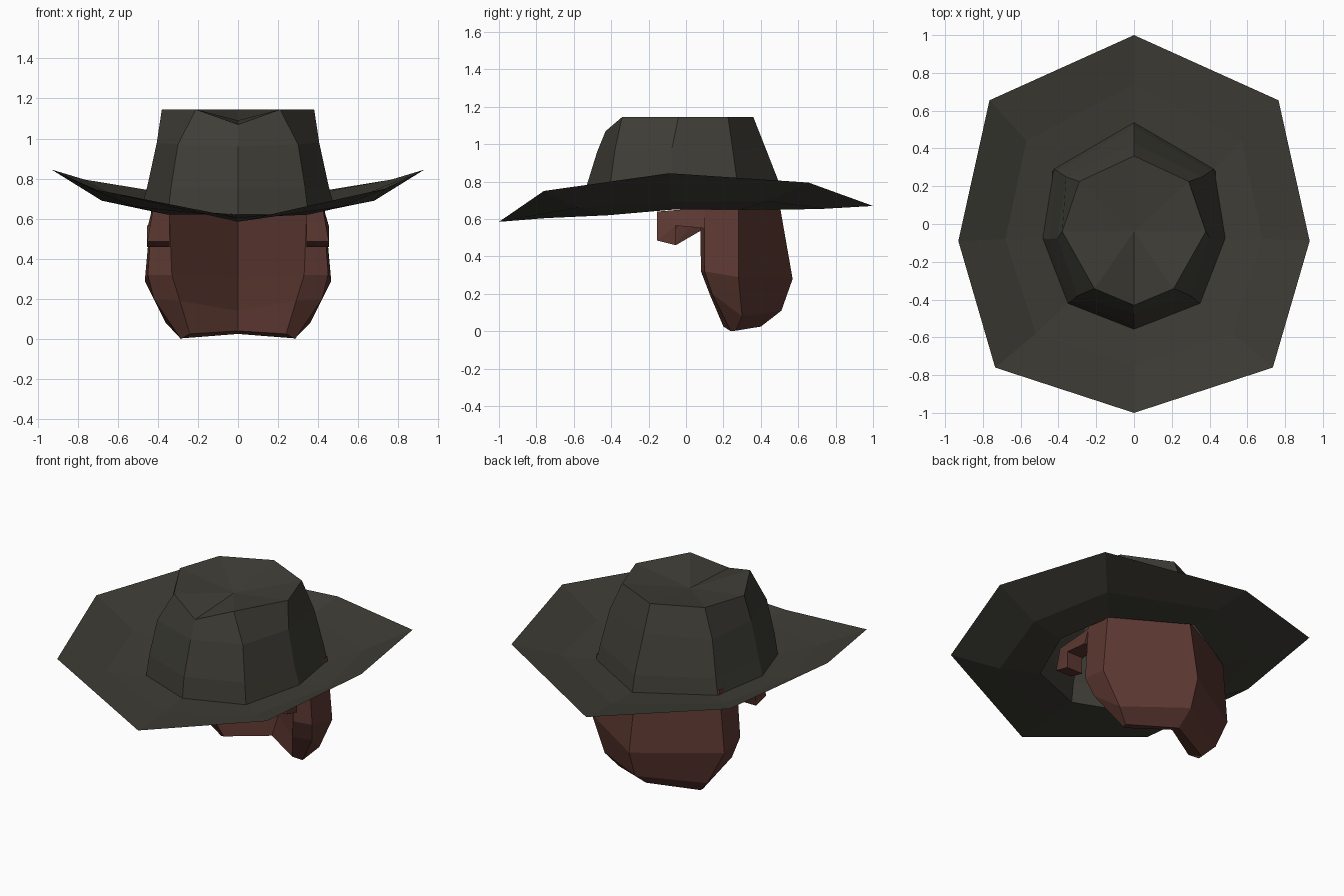
import bpy, bmesh

if "Cube" in bpy.data.objects:
    bpy.data.objects.remove(bpy.data.objects["Cube"])


def material(name, rgb):
    m = bpy.data.materials.new(name)
    m.diffuse_color = (*rgb, 1)
    m.use_nodes = True
    m.node_tree.nodes["Principled BSDF"].inputs["Base Color"].default_value = m.diffuse_color
    return m


FELT = material("dark olive felt", (0.049, 0.047, 0.037))
HAIR = material("reddish brown hair", (0.110, 0.040, 0.031))


def finish(bm, name, mat):
    bmesh.ops.recalc_face_normals(bm, faces=bm.faces)
    me = bpy.data.meshes.new(name)
    bm.to_mesh(me)
    bm.free()
    me.materials.append(mat)
    ob = bpy.data.objects.new(name, me)
    bpy.context.collection.objects.link(ob)
    return ob


def mirrored_ring(bm, half):
    """Closed ring from a half section that starts and ends on x = 0."""
    pts = half + [(-x, y, z) for x, y, z in half[-2:0:-1]]
    return [bm.verts.new(p) for p in pts]


def bridge(bm, a, b):
    n = len(a)
    for i in range(n):
        j = (i + 1) % n
        bm.faces.new((a[i], a[j], b[j], b[i]))


# Hat: rings from brim edge to crown top, each front -> right -> back
hat_rings = [
    [(0, -1, .585), (.735, -.76, .75), (.93, -.09, .845), (.765, .655, .795), (0, 1, .67)],
    [(0, -.75, .605), (.52, -.58, .66), (.68, -.08, .69), (.57, .44, .695), (0, .74, .655)],
    [(0, -.557, .62), (.35, -.42, .62), (.483, -.075, .65), (.424, .29, .65), (0, .537, .65)],
    [(0, -.54, .75), (.335, -.41, .75), (.455, -.08, .75), (.405, .28, .75), (0, .515, .75)],
    [(0, -.475, .96), (.30, -.38, .97), (.405, -.075, .98), (.36, .25, .97), (0, .425, .98)],
    [(0, -.43, 1.07), (.21, -.342, 1.145), (.38, -.04, 1.145), (.29, .225, 1.145), (0, .36, 1.145)],
]
bm = bmesh.new()
rings = [mirrored_ring(bm, r) for r in hat_rings]
for a, b in zip(rings, rings[1:]):
    bridge(bm, a, b)
# Dented crown top
dent = bm.verts.new((0, -.04, 1.09))
top = rings[-1]
for i in range(len(top)):
    bm.faces.new((top[i], top[(i + 1) % len(top)], dent))
finish(bm, "hat", FELT)

# Back hair: thick shell, each level inner centre -> inner edge -> outer edge -> side -> back
hair_levels = [
    [(0, .40, .68), (.345, .075, .68), (.425, .10, .68), (.43, .28, .68), (0, .50, .68)],
    [(0, .42, .30), (.33, .08, .32), (.45, .10, .32), (.465, .28, .29), (0, .57, .28)],
    [(0, .40, .14), (.29, .13, .19), (.42, .14, .20), (.36, .30, .08), (0, .51, .11)],
    [(0, .34, .04), (.24, .20, .025), (.285, .24, 0), (.285, .265, .003), (0, .40, .025)],
]
bm = bmesh.new()
levels = [mirrored_ring(bm, l) for l in hair_levels]
for a, b in zip(levels, levels[1:]):
    bridge(bm, a, b)
# Rim along the bottom
c, i, e, s, b, s2, e2, i2 = levels[-1]
for f in ((i, e, s), (c, i, s, b), (c, b, s2, i2), (i2, s2, e2)):
    bm.faces.new(f)
finish(bm, "back_hair", HAIR)

# Sideburns: hooked side profile (y, z) given thickness
profile = [(-.155, .64), (-.155, .485), (-.055, .46), (-.055, .565), (.10, .55), (.10, .66)]
for side, name in ((1, "sideburn_right"), (-1, "sideburn_left")):
    bm = bmesh.new()
    inner = [bm.verts.new((side * .342, y, z)) for y, z in profile]
    outer = [bm.verts.new((side * (.425 if z > .6 else .453), y, z)) for y, z in profile]
    bridge(bm, inner, outer)
    bm.faces.new(inner)
    bm.faces.new(outer)
    bmesh.ops.triangulate(bm, faces=[f for f in bm.faces if len(f.verts) > 4])
    finish(bm, name, HAIR)
